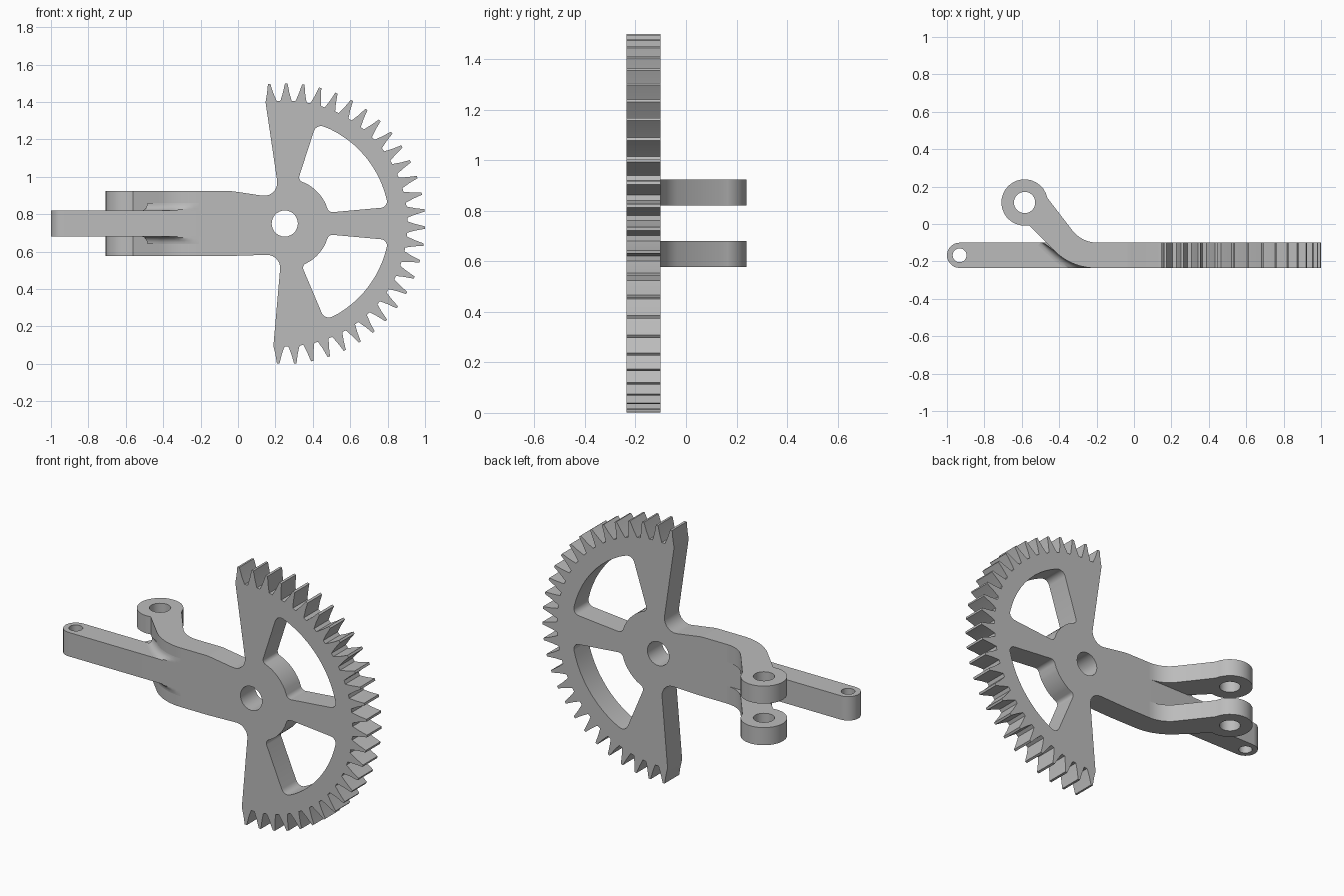
import bpy, bmesh, math
from math import sin, cos, radians, pi
from mathutils import Vector, Matrix

cube = bpy.data.objects.get("Cube")
if cube:
    bpy.data.objects.remove(cube, do_unlink=True)

grey = bpy.data.materials.new("plain_grey")
grey.use_nodes = True
COLOR = (0.5, 0.5, 0.5, 1)
grey.diffuse_color = COLOR
grey.node_tree.nodes["Principled BSDF"].inputs["Base Color"].default_value = COLOR


def arc(center, r, a0, a1, n):
    """Points on an arc, angles in degrees, both ends included."""
    angles = [radians(a0 + (a1 - a0) * i / n) for i in range(n + 1)]
    return [(center[0] + r * cos(a), center[1] + r * sin(a)) for a in angles]


def circle(center, r, n=28):
    return arc(center, r, 0, 360, n)[:-1]


def rounded(points, steps=7):
    """Round each corner that carries a radius as its third value."""
    out = []
    for i, p in enumerate(points):
        c = Vector(p[:2])
        if len(p) < 3:
            out.append(tuple(c))
            continue
        u = (Vector(points[i - 1][:2]) - c).normalized()
        v = (Vector(points[(i + 1) % len(points)][:2]) - c).normalized()
        half = u.angle(v) / 2
        mid = c + (u + v).normalized() * p[2] / sin(half)
        start = c + u * p[2] / math.tan(half) - mid
        end = c + v * p[2] / math.tan(half) - mid
        sweep = start.angle(end)
        for k in range(steps + 1):
            t = k / steps
            q = (start * sin((1 - t) * sweep) + end * sin(t * sweep)) / sin(sweep)
            out.append(tuple(mid + q))
    return out


def finish(obj):
    obj.data.materials.clear()
    obj.data.materials.append(grey)
    bpy.ops.object.select_all(action='DESELECT')
    obj.select_set(True)
    bpy.context.view_layer.objects.active = obj
    bpy.ops.object.shade_smooth_by_angle(angle=radians(25))


def add_mesh(name, bm):
    bmesh.ops.recalc_face_normals(bm, faces=bm.faces)
    mesh = bpy.data.meshes.new(name)
    bm.to_mesh(mesh)
    bm.free()
    obj = bpy.data.objects.new(name, mesh)
    bpy.context.collection.objects.link(obj)
    finish(obj)


def plate(name, loops, low, high, upright=False):
    """Extrude an outline with holes; upright outlines lie in x-z."""
    curve = bpy.data.curves.new(name + "_outline", 'CURVE')
    curve.dimensions = '2D'
    curve.fill_mode = 'BOTH'
    curve.extrude = (high - low) / 2
    for loop in loops:
        spline = curve.splines.new('POLY')
        spline.points.add(len(loop) - 1)
        for pt, (x, y) in zip(spline.points, loop):
            pt.co = (x, y, 0, 1)
        spline.use_cyclic_u = True
    helper = bpy.data.objects.new(name + "_outline", curve)
    bpy.context.collection.objects.link(helper)
    bpy.context.view_layer.update()
    graph = bpy.context.evaluated_depsgraph_get()
    mesh = bpy.data.meshes.new_from_object(helper.evaluated_get(graph))
    bm = bmesh.new()
    bm.from_mesh(mesh)
    bpy.data.objects.remove(helper, do_unlink=True)
    bpy.data.curves.remove(curve)
    bpy.data.meshes.remove(mesh)
    bmesh.ops.remove_doubles(bm, verts=bm.verts, dist=1e-5)
    middle = (low + high) / 2
    if upright:
        move = Matrix.Translation((0, middle, 0)) @ Matrix.Rotation(pi / 2, 4, 'X')
    else:
        move = Matrix.Translation((0, 0, middle))
    bmesh.ops.transform(bm, matrix=move, verts=bm.verts)
    add_mesh(name, bm)


FRONT, BACK = -0.235, -0.10
HUB = (0.25, 0.75)
MID = HUB[1]
JOIN = -0.2

# Toothed sector with hub and the start of the arm
TEETH, FIRST, LAST = 28, 96.4, -92.7
ROOT, TIP = 0.657, 0.75
outline = []
for i in range(TEETH):
    a = FIRST + (LAST - FIRST) * i / (TEETH - 1)
    for r, da in ((ROOT, 2.6), (0.7, 1.4), (TIP, 0.5),
                  (TIP, -0.5), (0.7, -1.4), (ROOT, -2.6)):
        outline += arc(HUB, r, a + da, a + da, 1)[:1]
outline += [(0.232, 0.585, 0.07), (-0.03, 0.577, 0.2), (JOIN, 0.577),
            (JOIN, 0.923), (-0.03, 0.923, 0.2), (0.223, 0.885, 0.07)]


def window(a_low, a_high, s):
    """Spoke opening between two angles, s = 1 above and -1 below."""
    def at(r, a, *rad):
        return (HUB[0] + r * cos(radians(a)), MID + s * r * sin(radians(a)), *rad)
    outer, inner = 0.56, 0.243
    pts = [at(inner, a_high, 0.025), at(outer, a_high - 0.5, 0.04)]
    pts += [at(outer, a_high - 9 - (a_high - a_low - 12) * k / 10) for k in range(11)]
    pts += [at(outer, a_low - 0.5, 0.035), at(inner, a_low + 4.5, 0.03)]
    pts += [at(inner, a_low + 17 + (a_high - a_low - 29) * k / 6) for k in range(7)]
    return rounded(pts)


plate("gear_sector", [rounded(outline), window(9.5, 73, 1),
                      window(9.5, 68, -1), circle(HUB, 0.07)],
      FRONT, BACK, upright=True)

# Straight lever with a rounded, drilled end
end = (-0.9325, (FRONT + BACK) / 2)
lever = arc(end, 0.0675, 90, 270, 14) + [(JOIN, FRONT), (JOIN, BACK)]
plate("straight_lever", [lever, circle(end, 0.037)], 0.68, 0.82)

# Two bent fork arms with eyes
eye = (-0.585, 0.115)
bend = (-0.335, FRONT, 0.305)
fork = rounded([(JOIN, FRONT), bend] + arc(eye, 0.124, -78.5, -348.5, 22)
               + [(-0.279, BACK, 0.17), (JOIN, BACK)], 9)
for name, low, high in (("upper_fork_arm", 0.82, 0.923),
                        ("lower_fork_arm", 0.577, 0.68)):
    plate(name, [fork, circle(eye, 0.057)], low, high)

# Concave fillets where the lever meets the fork arms
SIZE, STEPS = 0.04, 6
path = [Vector((-0.485, -0.085))] + [Vector(p) for p in fork[1:11]][::-1]
for name, side in (("upper_fillet", 1), ("lower_fillet", -1)):
    bm = bmesh.new()
    rings = []
    for i, p in enumerate(path):
        d = (path[min(i + 1, len(path) - 1)] - path[max(i - 1, 0)]).normalized()
        out = Vector((d.y, -d.x))
        section = [(-0.004, 0), (-0.004, SIZE)]
        for k in range(STEPS + 1):
            a = pi / 2 * k / STEPS
            section.append((SIZE * (1 - cos(a)), SIZE * (1 - sin(a))))
        ring = []
        for off, h in section:
            q = p + out * off
            ring.append(bm.verts.new((q.x, min(max(q.y, FRONT), BACK),
                                      MID + side * (0.07 + h))))
        rings.append(ring)
    n = len(rings[0])
    for r0, r1 in zip(rings, rings[1:]):
        for j in range(n):
            k = (j + 1) % n
            bm.faces.new((r0[j], r0[k], r1[k], r1[j]))
    bm.faces.new(rings[0])
    bm.faces.new(rings[-1])
    bmesh.ops.remove_doubles(bm, verts=bm.verts, dist=1e-5)
    add_mesh(name, bm)
